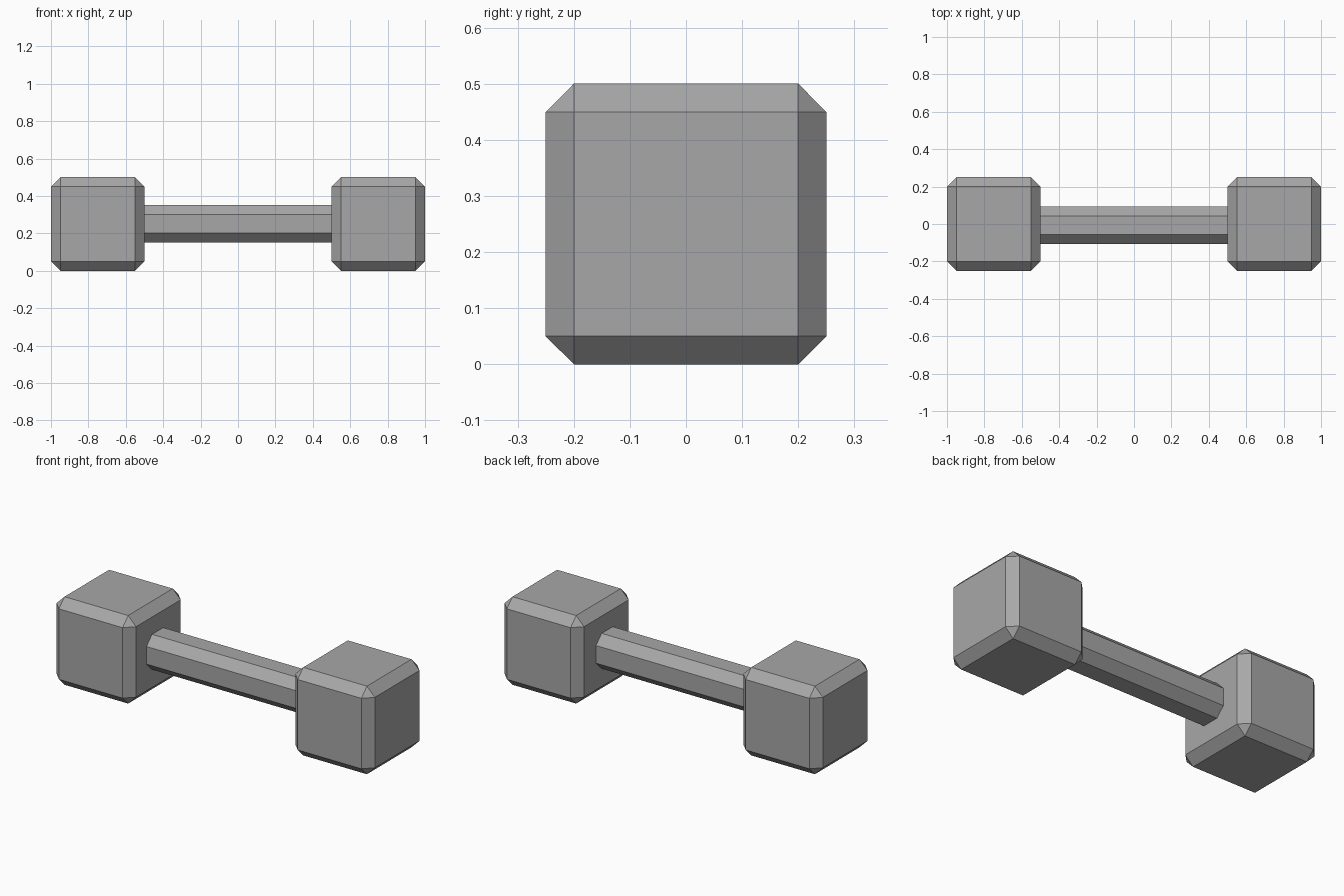
import bpy

cube = bpy.data.objects.get("Cube")
if cube:
    bpy.data.objects.remove(cube, do_unlink=True)

# Single flat grey for the whole model
grey = bpy.data.materials.new("iron grey")
grey.use_nodes = True
color = (0.39, 0.39, 0.39, 1)
grey.diffuse_color = color
grey.node_tree.nodes["Principled BSDF"].inputs["Base Color"].default_value = color

CHAMFER = 0.05


def chamfered_box(name, center, size, long_edges_only=False):
    """Box with flat chamfers on all edges, or only on those along x."""
    bpy.ops.mesh.primitive_cube_add(size=1, location=center)
    obj = bpy.context.object
    obj.name = obj.data.name = name
    for v in obj.data.vertices:
        v.co = [c * s for c, s in zip(v.co, size)]
    obj.data.materials.append(grey)
    bevel = obj.modifiers.new("chamfer", 'BEVEL')
    bevel.width = CHAMFER
    bevel.segments = 1
    if long_edges_only:
        bevel.limit_method = 'WEIGHT'
        weights = obj.data.attributes.new("bevel_weight_edge", 'FLOAT', 'EDGE')
        for e in obj.data.edges:
            a, b = (obj.data.vertices[i].co for i in e.vertices)
            weights.data[e.index].value = 1.0 if abs(a.x - b.x) > 0.1 else 0.0
    else:
        bevel.limit_method = 'NONE'
    bpy.ops.object.modifier_apply(modifier=bevel.name)
    return obj


# Weights at both ends
for side, sign in (("left", 1), ("right", -1)):
    chamfered_box(side + "_weight", (sign * 0.75, 0, 0.25), (0.5, 0.5, 0.5))

# Octagonal handle, seated slightly inside the weights
chamfered_box("handle", (0, -0.007, 0.252), (1.02, 0.2, 0.2), long_edges_only=True)
